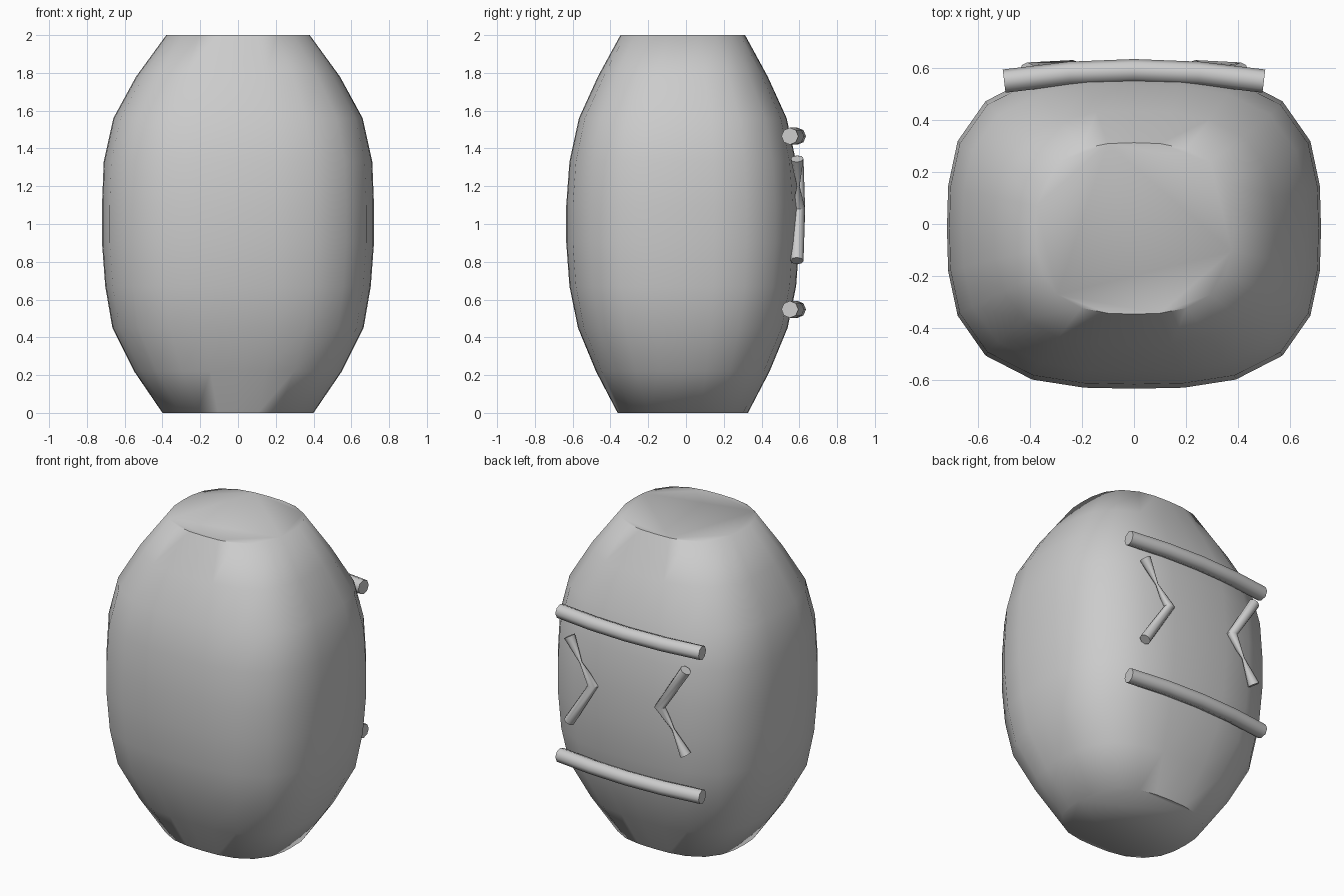
import bpy, bmesh, math
from mathutils import Vector

if "Cube" in bpy.data.objects:
    bpy.data.objects.remove(bpy.data.objects["Cube"])


def skin(name, rings, angle):
    """Join equal-length rings of points into a capped, smooth-shaded solid."""
    bm = bmesh.new()
    loops = [[bm.verts.new(p) for p in ring] for ring in rings]
    n = len(loops[0])
    for a, b in zip(loops, loops[1:]):
        for i in range(n):
            j = (i + 1) % n
            bm.faces.new((a[i], a[j], b[j], b[i]))
    bm.faces.new(loops[0][::-1])
    bm.faces.new(loops[-1])
    bmesh.ops.recalc_face_normals(bm, faces=bm.faces[:])
    mesh = bpy.data.meshes.new(name)
    bm.to_mesh(mesh)
    bm.free()
    obj = bpy.data.objects.new(name, mesh)
    bpy.context.collection.objects.link(obj)
    bpy.ops.object.select_all(action='DESELECT')
    obj.select_set(True)
    bpy.context.view_layer.objects.active = obj
    bpy.ops.object.shade_smooth_by_angle(angle=math.radians(angle))
    return obj


def oval(z, rx, ry, y0, power, sides=24):
    """Rounded-rectangle ring (superellipse) at height z."""
    ring = []
    for i in range(sides):
        t = 2 * math.pi * i / sides
        c, s = math.cos(t), math.sin(t)
        r = (abs(c) ** power + abs(s) ** power) ** (-1 / power)
        ring.append((rx * r * c, y0 + ry * r * s, z))
    return ring


def tube(name, points, radii, sides=8):
    """Round bar following a path lying roughly in the XZ plane."""
    pts = [Vector(p) for p in points]
    rings = []
    for k, p in enumerate(pts):
        before = (p - pts[k - 1]).normalized() if k else Vector()
        after = (pts[k + 1] - p).normalized() if k < len(pts) - 1 else Vector()
        tangent = (before + after).normalized()
        u = tangent.cross(Vector((0, 1, 0))).normalized()
        v = tangent.cross(u)
        rings.append([p + radii[k] * (math.cos(a) * u + math.sin(a) * v)
                      for a in (2 * math.pi * i / sides for i in range(sides))])
    return skin(name, rings, 50)


# Barrel-shaped body: height, half width, half depth, squareness
profile = [(0, 0.40, 0.345, 2.7), (0.22, 0.55, 0.46, 2.8),
           (0.45, 0.665, 0.555, 3), (0.67, 0.703, 0.60, 3),
           (0.90, 0.72, 0.617, 3), (1.10, 0.72, 0.617, 3),
           (1.33, 0.711, 0.60, 3), (1.56, 0.66, 0.55, 3),
           (1.78, 0.54, 0.45, 2.8), (2.0, 0.38, 0.33, 2.7)]
skin("body", [oval(z, rx, ry, -0.017, p) for z, rx, ry, p in profile], 60)

# Two bowed bars across the back
for name, z in (("upper_bar", 1.465), ("lower_bar", 0.548)):
    tube(name, [(x, 0.59 - 0.16 * x * x, z)
                for x in (-0.5, -0.25, 0, 0.25, 0.5)], [0.045] * 5)

# Bent, pinched bars between them; the second is the first turned half round
bend = [(0.41, 0.588, 0.27), (0.325, 0.594, 0.125),
        (0.235, 0.597, 0.005), (0.41, 0.588, -0.27)]
for name, s in (("left_bent_bar", 1), ("right_bent_bar", -1)):
    tube(name, [(s * x, y, 1.075 + s * z) for x, y, z in bend],
         [0.034, 0.008, 0.034, 0.034])
